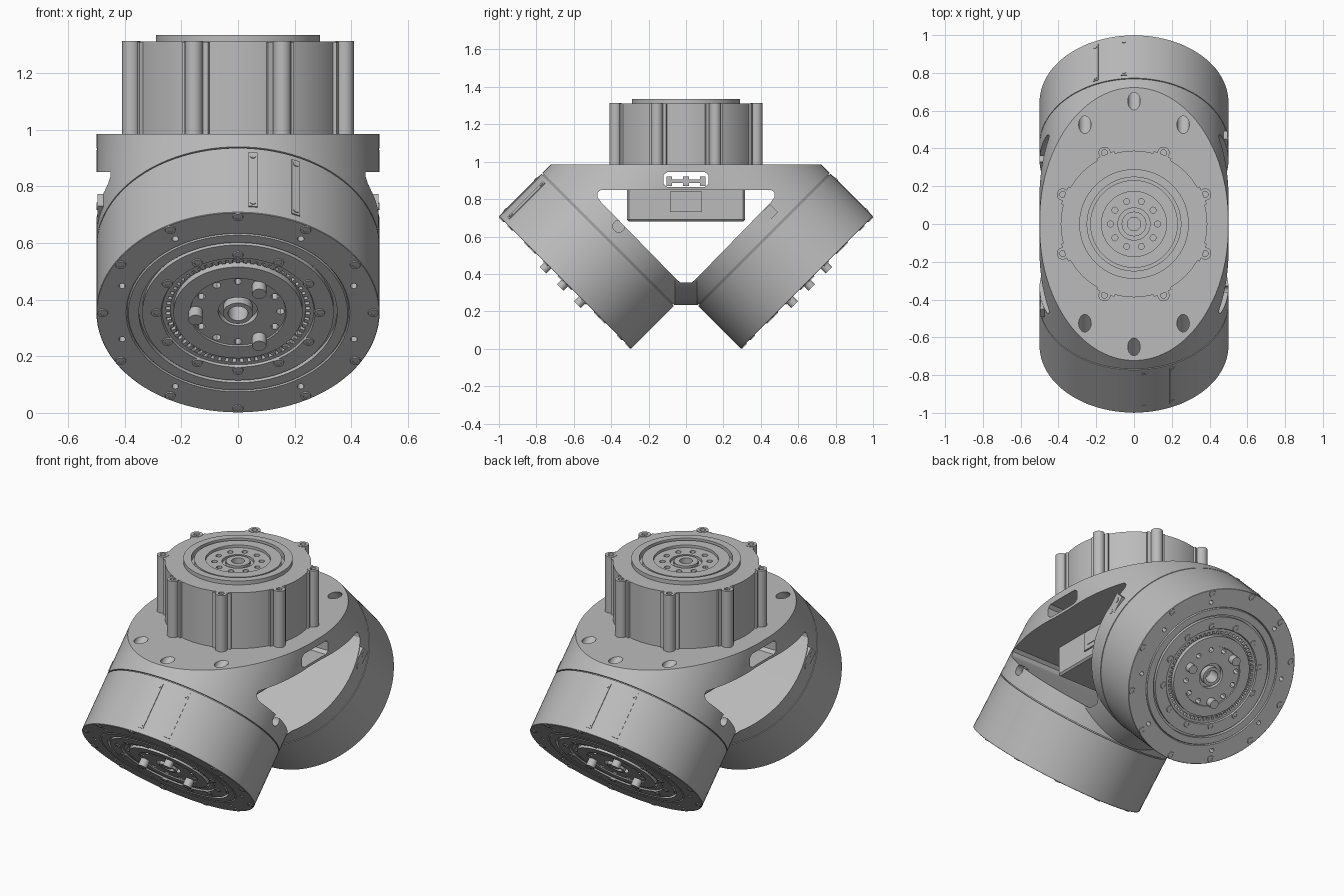
import bpy, bmesh
from math import pi, sin, cos, radians
from mathutils import Matrix

if "Cube" in bpy.data.objects:
    bpy.data.objects.remove(bpy.data.objects["Cube"])

grey = bpy.data.materials.new("grey metal")
grey.use_nodes = True
colour = (0.5, 0.5, 0.5, 1)
grey.diffuse_color = colour
grey.node_tree.nodes["Principled BSDF"].inputs["Base Color"].default_value = colour

T = Matrix.Translation
I = Matrix.Identity(4)
TURN = Matrix.Rotation(pi, 4, 'Z')
# Drive frame: local z points out of the tilted face, origin at the face centre
DRIVE = T((0, -0.6464, 0.354)) @ Matrix.Rotation(radians(135), 4, 'X')
ALONG_X = Matrix.Rotation(pi / 2, 4, 'Y')


def lathe(bm, profile, m=I, steps=96):
    """Spin (radius, height) points about local z."""
    tmp = bmesh.new()
    verts = [tmp.verts.new((r, 0, h)) for r, h in profile]
    edges = [tmp.edges.new(p) for p in zip(verts, verts[1:])]
    bmesh.ops.spin(tmp, geom=verts + edges, cent=(0, 0, 0), axis=(0, 0, 1),
                   angle=2 * pi, steps=steps)
    bmesh.ops.remove_doubles(tmp, verts=tmp.verts, dist=1e-5)
    bmesh.ops.recalc_face_normals(tmp, faces=tmp.faces)
    tmp.transform(m)
    mesh = bpy.data.meshes.new("tmp")
    tmp.to_mesh(mesh)
    tmp.free()
    bm.from_mesh(mesh)
    bpy.data.meshes.remove(mesh)


def rod(bm, r, z0, z1, m=I, steps=24):
    """Solid cylinder along local z."""
    bmesh.ops.create_cone(bm, cap_ends=True, segments=steps, radius1=r, radius2=r,
                          depth=z1 - z0, matrix=m @ T((0, 0, (z0 + z1) / 2)))


def box(bm, size, m):
    bmesh.ops.create_cube(bm, size=1, matrix=m @ Matrix.Diagonal((*size, 1)))


def prism(bm, half_outline, half):
    """Closed solid across x from the y > 0 half of a (y, z) outline."""
    outline = half_outline + [(-y, z) for y, z in reversed(half_outline)]
    a = [bm.verts.new((-half, y, z)) for y, z in outline]
    b = [bm.verts.new((half, y, z)) for y, z in outline]
    bm.faces.new(a)
    bm.faces.new(b[::-1])
    for i in range(len(a)):
        bm.faces.new((a[i], a[i - 1], b[i - 1], b[i]))
    bmesh.ops.recalc_face_normals(bm, faces=bm.faces)


def finish(bm, name, m=I):
    bm.transform(m)
    mesh = bpy.data.meshes.new(name)
    bm.to_mesh(mesh)
    bm.free()
    mesh.materials.append(grey)
    ob = bpy.data.objects.new(name, mesh)
    bpy.context.collection.objects.link(ob)
    return ob


def cut(ob, bm):
    """Subtract a helper solid from an object, then drop the helper."""
    tool = finish(bm, "cutter")
    tool.hide_render = True
    mod = ob.modifiers.new("cut", 'BOOLEAN')
    mod.operation, mod.object, mod.solver = 'DIFFERENCE', tool, 'EXACT'
    bpy.context.view_layer.objects.active = ob
    bpy.ops.object.modifier_apply(modifier=mod.name)
    bpy.data.objects.remove(tool)


def ring(count, radius, start=0):
    for i in range(count):
        a = radians(start) + 2 * pi * i / count
        yield T((radius * cos(a), radius * sin(a), 0)) @ Matrix.Rotation(a, 4, 'Z')


parts = []

# Housing: one tilted cylinder trimmed, carried to the middle, mirrored and capped
MID = -0.06
bm = bmesh.new()
rod(bm, 0.5, -1.6, -0.328, DRIVE, 96)
for co, no in (((0, MID, 0), (0, 1, 0)), ((0, 0, 0.985), (0, 0, 1))):
    bmesh.ops.bisect_plane(bm, geom=bm.verts[:] + bm.edges[:] + bm.faces[:],
                           plane_co=co, plane_no=no, clear_outer=True)
rim = [e for e in bm.edges if e.is_boundary and all(abs(v.co.y - MID) < 1e-4 for v in e.verts)]
new = bmesh.ops.extrude_edge_only(bm, edges=rim)["geom"]
for v in new:
    if isinstance(v, bmesh.types.BMVert):
        v.co.y = 0
twin = bmesh.ops.duplicate(bm, geom=bm.verts[:] + bm.edges[:] + bm.faces[:])["geom"]
for v in twin:
    if isinstance(v, bmesh.types.BMVert):
        v.co.y *= -1
bmesh.ops.remove_doubles(bm, verts=bm.verts, dist=1e-4)
bmesh.ops.holes_fill(bm, edges=[e for e in bm.edges if e.is_boundary], sides=0)
bmesh.ops.recalc_face_normals(bm, faces=bm.faces)
housing = finish(bm, "housing")
parts.append(housing)

# Side window with rounded corners, and the cable slot above it
for half in ([(0.03, 0.355), (0.05, 0.37), (0.455, 0.785), (0.472, 0.81),
              (0.472, 0.835), (0.455, 0.85)],
             [(0.1, 0.865), (0.12, 0.88), (0.12, 0.93), (0.1, 0.945)]):
    bm = bmesh.new()
    prism(bm, half, 0.8)
    cut(housing, bm)

# Slanted bolt holes in the top plate and a shallow notch by each window
bm = bmesh.new()
for side in (I, TURN):
    for x, y in ((0, -0.65), (0.26, -0.525), (-0.26, -0.525)):
        rod(bm, 0.033, -0.1, 0.1,
            side @ T((x, y, 0.985)) @ Matrix.Rotation(radians(135), 4, 'X'))
    rod(bm, 0.032, 0.46, 0.55, side @ T((0, -0.36, 0.655)) @ ALONG_X)
cut(housing, bm)

# Tilted drives, one per side
face_profile = [(0, -0.33), (0.49, -0.33), (0.49, -0.322), (0.5, -0.322),
                (0.5, -0.002), (0.498, 0), (0.395, 0), (0.391, -0.006),
                (0.387, 0), (0.35, 0), (0.35, -0.018), (0.338, -0.018),
                (0.338, 0), (0.272, 0), (0.268, -0.008), (0.255, -0.008),
                (0.255, -0.025), (0.228, -0.025), (0.228, 0), (0.17, 0),
                (0.168, -0.006), (0.07, -0.006), (0.07, -0.03), (0.052, -0.03),
                (0.052, 0.004), (0.035, 0.004), (0.035, -0.08), (0, -0.08)]
screw = [(0, 0.001), (0.009, 0.001), (0.009, 0.004), (0.018, 0.004), (0.02, -0.002)]
for side, label in ((I, "front"), (TURN, "back")):
    frame = side @ DRIVE
    bm = bmesh.new()
    lathe(bm, face_profile)
    drive = finish(bm, label + "_drive", frame)
    bm = bmesh.new()
    for a in (18, 59, 121, 162, 198, 239, 301, 342):
        rod(bm, 0.012, -0.06, 0.02, Matrix.Rotation(radians(a), 4, 'Z') @ T((0.43, 0, 0)), 12)
    for i, m in enumerate(ring(12, 0.15)):
        if i % 4 != 2:
            rod(bm, 0.015, -0.06, 0.02, m, 6)
    bm.transform(frame)
    cut(drive, bm)
    parts.append(drive)

    # Locating pins
    bm = bmesh.new()
    for m in ring(3, 0.15, 60):
        rod(bm, 0.025, -0.02, 0.037, m)
    parts.append(finish(bm, label + "_pins", frame))

    # Face screws
    bm = bmesh.new()
    for m in list(ring(12, 0.478)) + list(ring(12, 0.288)):
        lathe(bm, screw, m, 16)
    parts.append(finish(bm, label + "_screws", frame))

    # Toothed ring in the inner groove
    bm = bmesh.new()
    for m in ring(60, 0.247):
        box(bm, (0.016, 0.014, 0.016), m @ T((0, 0, -0.017)))
    parts.append(finish(bm, label + "_teeth", frame))

    # Rails with end screws on the upper side of the drive
    bm = bmesh.new()
    for a in (84, 66):
        turn = Matrix.Rotation(radians(a), 4, 'Z')
        box(bm, (0.008, 0.032, 0.27), turn @ T((0.5, 0, -0.165)))
        for h in (-0.05, -0.28):
            rod(bm, 0.011, 0.495, 0.507, turn @ T((0, 0, h)) @ ALONG_X, 12)
    parts.append(finish(bm, label + "_rails", frame))

    # Small connector at the window edge
    bm = bmesh.new()
    tilt = side @ T((-0.481, -0.425, 0.705)) @ Matrix.Rotation(radians(-45), 4, 'X')
    box(bm, (0.03, 0.13, 0.06), tilt)
    for y in (-0.035, 0.035):
        rod(bm, 0.014, -0.018, 0.018, tilt @ T((0, y, 0)) @ ALONG_X, 12)
    parts.append(finish(bm, label + "_connector"))

# Top drive body
bm = bmesh.new()
lathe(bm, [(0, 0.98), (0.388, 0.98), (0.388, 1.312), (0.29, 1.312), (0.29, 1.335),
           (0.248, 1.335), (0.248, 1.3), (0.232, 1.3), (0.232, 1.33), (0.172, 1.33),
           (0.172, 1.315), (0.085, 1.315), (0.085, 1.3), (0.065, 1.3),
           (0.065, 1.318), (0.035, 1.318), (0.035, 1.24), (0, 1.24)])
top = finish(bm, "top_drive")
bm = bmesh.new()
for m in ring(10, 0.125):
    rod(bm, 0.016, 1.27, 1.34, m, 12)
cut(top, bm)
parts.append(top)

# Screw bosses blended into the body by short webs
bm = bmesh.new()
for m in ring(8, 0.408, 22.5):
    lathe(bm, [(0, 0.98), (0.032, 0.98), (0.032, 1.314), (0.016, 1.314),
               (0.016, 1.3), (0, 1.3)], m, 20)
    box(bm, (0.05, 0.1, 0.326), m @ T((-0.036, 0, 1.147)))
parts.append(finish(bm, "top_bosses"))

# Hanging electronics box with side panels
bm = bmesh.new()
box(bm, (0.54, 0.63, 0.18), T((0, 0, 0.77)))
bmesh.ops.bevel(bm, geom=bm.edges[:], offset=0.01, segments=1, affect='EDGES')
parts.append(finish(bm, "electronics_box"))
bm = bmesh.new()
for s in (-1, 1):
    box(bm, (0.016, 0.17, 0.11), T((s * 0.272, 0, 0.785)))
    box(bm, (0.024, 0.1, 0.05), T((s * 0.272, 0, 0.78)))
    # Cable plugs inside the slot
    box(bm, (0.05, 0.2, 0.02), T((s * 0.3, 0, 0.895)))
    for y in (-0.09, 0, 0.09):
        box(bm, (0.05, 0.03, 0.05), T((s * 0.3, y, 0.895)))
parts.append(finish(bm, "box_panels"))

# Smooth curved walls, keep machined edges crisp
bpy.ops.object.select_all(action='DESELECT')
for ob in parts:
    ob.select_set(True)
bpy.context.view_layer.objects.active = housing
bpy.ops.object.shade_smooth_by_angle(angle=radians(30))
